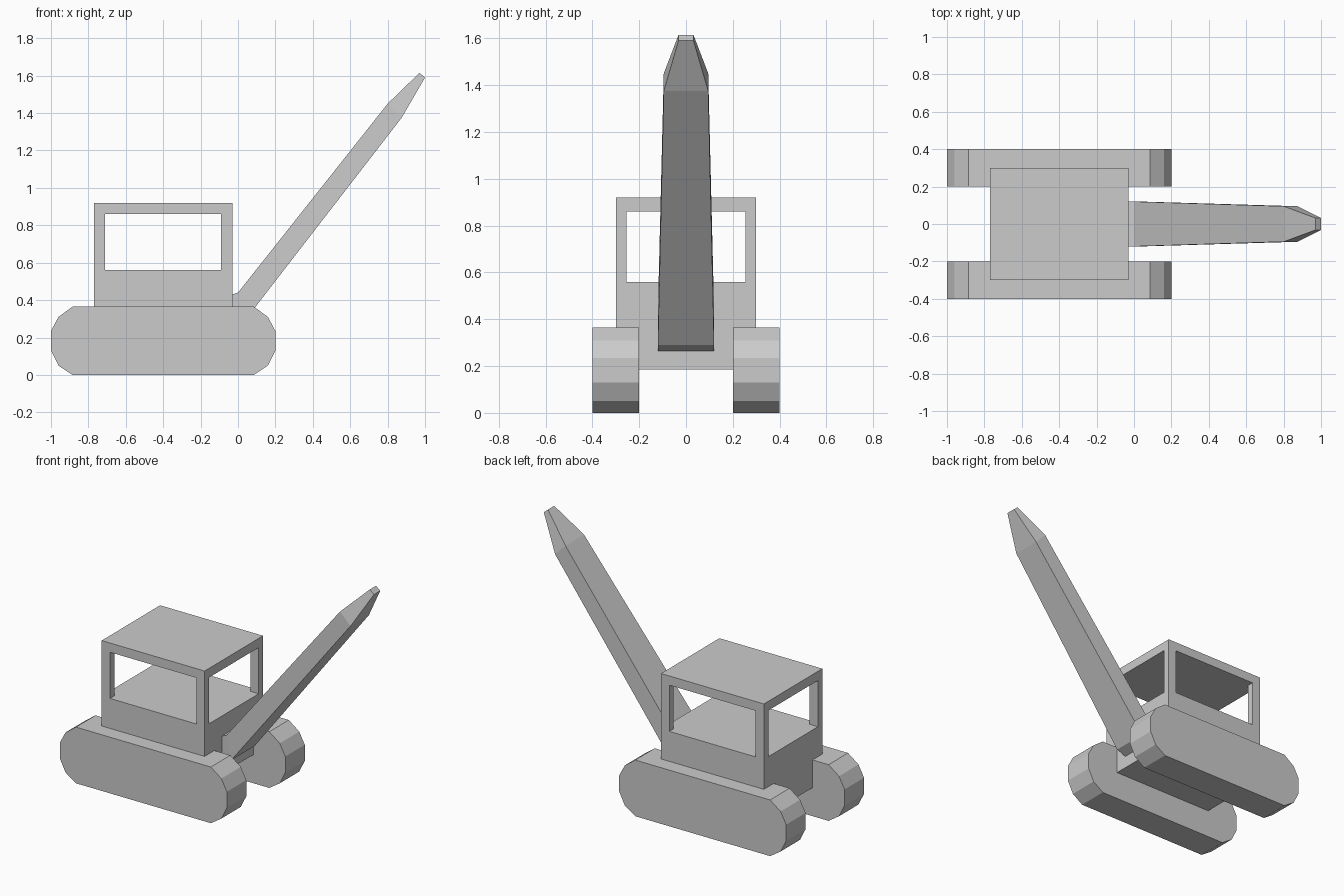
import bpy
import bmesh

default = bpy.data.objects.get("Cube")
if default:
    bpy.data.objects.remove(default, do_unlink=True)

grey = bpy.data.materials.new("light grey")
grey.use_nodes = True
grey.diffuse_color = (0.6, 0.6, 0.6, 1)
grey.node_tree.nodes["Principled BSDF"].inputs["Base Color"].default_value = (0.6, 0.6, 0.6, 1)


def loft(name, rings):
    """Skin a row of matching closed rings and cap both ends."""
    bm = bmesh.new()
    loops = [[bm.verts.new(p) for p in ring] for ring in rings]
    count = len(loops[0])
    for a, b in zip(loops, loops[1:]):
        for i in range(count):
            j = (i + 1) % count
            bm.faces.new((a[i], a[j], b[j], b[i]))
    bm.faces.new(loops[0][::-1])
    bm.faces.new(loops[-1])
    bmesh.ops.recalc_face_normals(bm, faces=bm.faces)
    mesh = bpy.data.meshes.new(name)
    bm.to_mesh(mesh)
    bm.free()
    mesh.materials.append(grey)
    obj = bpy.data.objects.new(name, mesh)
    bpy.context.collection.objects.link(obj)
    return obj


def box(name, x, y, z):
    return loft(name, [[(x[0], y[0], h), (x[1], y[0], h), (x[1], y[1], h), (x[0], y[1], h)] for h in z])


# Tracks: half a rounded outline, mirrored about the track centre
CENTRE = -0.4
half = [(0.485, 0), (0.56, 0.05), (0.6, 0.13), (0.6, 0.235), (0.56, 0.31), (0.485, 0.365)]
outline = [(CENTRE + x, z) for x, z in half] + [(CENTRE - x, z) for x, z in reversed(half)]
for name, side in (("front_track", -1), ("back_track", 1)):
    loft(name, [[(x, side * y, z) for x, z in outline] for y in (0.2, 0.4)])

# Cab: a block with window openings cut through both ways
cab = box("cab", (-0.77, -0.03), (-0.3, 0.3), (0.185, 0.92))
cutters = [
    box("side_window_cutter", (-0.71, -0.09), (-0.5, 0.5), (0.56, 0.86)),
    box("end_window_cutter", (-1, 0.2), (-0.255, 0.255), (0.56, 0.86)),
]
bpy.context.view_layer.objects.active = cab
for cutter in cutters:
    cutter.hide_render = True
    cut = cab.modifiers.new(cutter.name, "BOOLEAN")
    cut.operation = "DIFFERENCE"
    cut.solver = "EXACT"
    cut.object = cutter
    bpy.ops.object.modifier_apply(modifier=cut.name)
    bpy.data.objects.remove(cutter, do_unlink=True)

# Boom: sections given as top edge, bottom edge and half width
sections = [
    ((-0.03, 0.43), (-0.03, 0.265), 0.12),
    ((0.0, 0.44), (0.036, 0.29), 0.12),
    ((0.8, 1.45), (0.875, 1.375), 0.095),
    ((0.97, 1.615), (1.0, 1.59), 0.032),
]
loft("boom", [[(t[0], -w, t[1]), (t[0], w, t[1]), (b[0], w, b[1]), (b[0], -w, b[1])] for t, b, w in sections])
